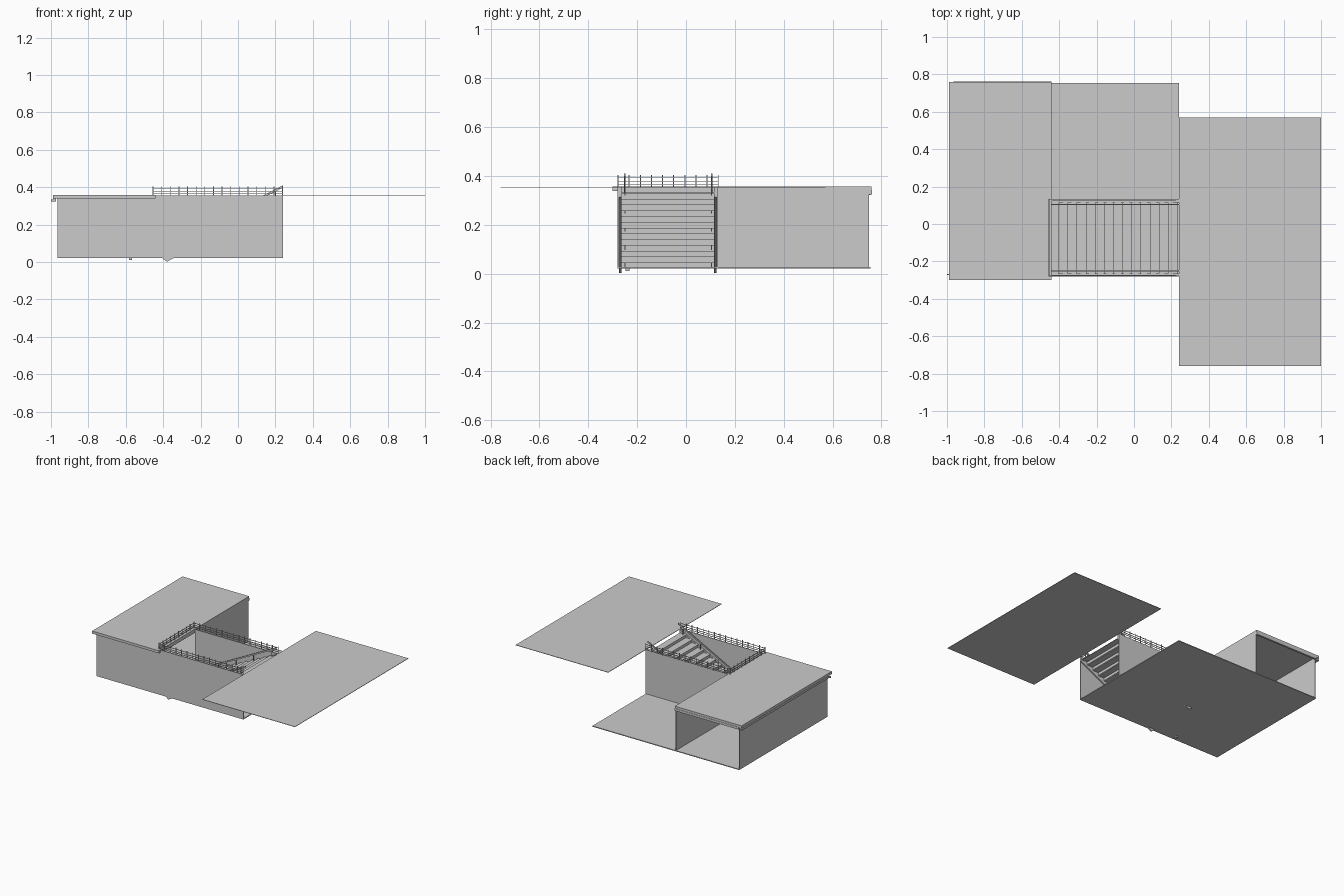
import bpy, bmesh
from mathutils import Vector

if "Cube" in bpy.data.objects:
    bpy.data.objects.remove(bpy.data.objects["Cube"])


def finish(name, bm):
    me = bpy.data.meshes.new(name)
    bm.to_mesh(me)
    bm.free()
    ob = bpy.data.objects.new(name, me)
    bpy.context.collection.objects.link(ob)
    return ob


def add_box(bm, lo, hi):
    vs = bmesh.ops.create_cube(bm, size=1)["verts"]
    for v in vs:
        v.co = Vector([(lo[i] + hi[i]) / 2 + v.co[i] * (hi[i] - lo[i]) for i in range(3)])


def box(name, lo, hi):
    bm = bmesh.new()
    add_box(bm, lo, hi)
    return finish(name, bm)


def plate(name, profile, y0, y1):
    """Extrude an xz profile along y."""
    bm = bmesh.new()
    f = bm.faces.new([bm.verts.new((x, y0, z)) for x, z in profile])
    r = bmesh.ops.extrude_face_region(bm, geom=[f])
    for v in r["geom"]:
        if isinstance(v, bmesh.types.BMVert):
            v.co.y = y1
    bmesh.ops.recalc_face_normals(bm, faces=bm.faces)
    return finish(name, bm)


FLOOR, TOP = 0.025, 0.355
LEFT, MID, RIGHT = -0.965, -0.44, 0.24
FRONT, SIDE, BACK = -0.28, 0.13, 0.755
T = 0.006

# Slabs
box("floor", (LEFT, FRONT, FLOOR - 0.003), (RIGHT, BACK, FLOOR + 0.003))
box("upper_ground", (RIGHT, -0.76, TOP - 0.003), (1.0, 0.57, TOP))
box("roof", (-0.988, -0.30, 0.339), (MID, 0.76, TOP + 0.003))

# Walls
box("front_wall", (LEFT, FRONT, FLOOR), (RIGHT, FRONT + T, TOP))
box("left_wall", (LEFT, FRONT, FLOOR), (LEFT + T, BACK - 0.005, 0.34))
box("middle_wall", (MID - T, SIDE, FLOOR), (MID, BACK - 0.005, 0.34))
box("stair_side_wall", (MID, SIDE - T, FLOOR), (RIGHT, SIDE, TOP))

# Gutter, its outlet and the floor drain
box("gutter", (-0.99, -0.27, 0.323), (-0.972, 0.755, 0.339))
box("gutter_outlet", (-1.0, -0.274, 0.325), (-0.988, -0.266, 0.335))
box("back_header", (-0.965, 0.748, 0.325), (MID, 0.762, 0.342))
box("floor_drain", (-0.582, -0.248, 0.012), (-0.568, -0.232, FLOOR))

# Stairs with closed risers
N = 13
x0, x1 = -0.40, 0.235
run, rise = (x1 - x0) / N, (TOP - FLOOR) / (N + 1)
bm = bmesh.new()
for i in range(N):
    x, z = x0 + i * run, FLOOR + (i + 1) * rise
    add_box(bm, (x - 0.004, FRONT + 0.014, z - 0.004), (x + run, SIDE - 0.014, z))
    add_box(bm, (x, FRONT + 0.014, z - rise), (x + 0.003, SIDE - 0.014, z - 0.003))
finish("stair_steps", bm)

# Stringers, feet reaching just under the floor
slope = [(-0.41, 0.025), (-0.38, 0.002), (-0.345, 0.020), (RIGHT, 0.315), (RIGHT, TOP)]
plate("front_stringer", slope, FRONT + T, FRONT + 0.016)
plate("back_stringer", slope, SIDE - 0.016, SIDE - T)

# Sloping handrails with short brackets
for name, y in (("front_handrail", -0.25), ("back_handrail", 0.105)):
    plate(name, [(MID, 0.050), (MID, 0.060), (RIGHT, 0.410), (RIGHT, 0.398)], y - 0.003, y + 0.003)
    bm = bmesh.new()
    for i in range(5):
        x = -0.38 + i * 0.145
        z = 0.052 + (x - MID) * 0.514
        add_box(bm, (x - 0.002, y - 0.002, max(FLOOR, z - 0.06)), (x + 0.002, y + 0.002, z + 0.002))
    finish(name + "_posts", bm)


# Guard railing around the opening
def railing(name, a, b, posts):
    a, b, r = Vector(a), Vector(b), 0.002
    bm = bmesh.new()
    for z in (0.366, 0.379, 0.395):
        lo, hi = [min(p, q) - r for p, q in zip(a, b)], [max(p, q) + r for p, q in zip(a, b)]
        add_box(bm, (*lo, z - 0.0015), (*hi, z + 0.0015))
    for i in range(posts):
        p = a.lerp(b, i / (posts - 1))
        add_box(bm, (p.x - r, p.y - r, 0.352), (p.x + r, p.y + r, 0.405))
    finish(name, bm)


railing("front_railing", (-0.454, -0.278), (0.238, -0.278), 16)
railing("back_railing", (-0.454, 0.132), (0.238, 0.132), 16)
railing("end_railing", (-0.454, -0.278), (-0.454, 0.132), 10)

# Kerb under the railing on the wall tops
box("opening_beam", (-0.45, FRONT, 0.330), (MID, SIDE, TOP))
